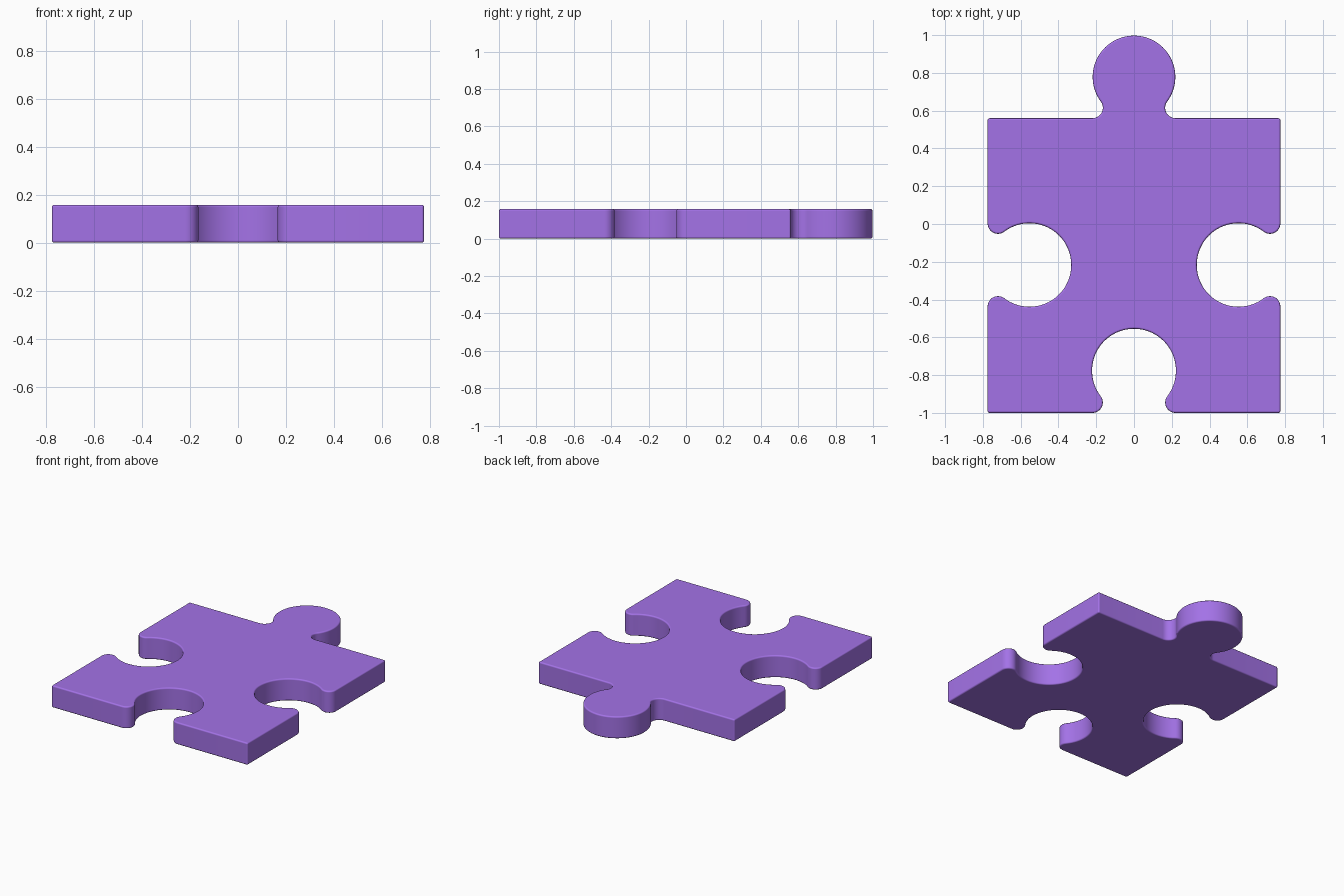
import bpy, bmesh
from math import pi, sin, cos, sqrt, atan2
from mathutils import Vector

if "Cube" in bpy.data.objects:
    bpy.data.objects.remove(bpy.data.objects["Cube"])

HALF_W, BOTTOM, TOP, THICK = 0.775, -1.0, 0.56, 0.158
LIP_R, LIP_U = 0.055, 0.22   # small neck rounding and its offset from the middle


def arc(cu, cv, r, a0, a1, n):
    return [(cu + r * cos(a0 + (a1 - a0) * i / n),
             cv + r * sin(a0 + (a1 - a0) * i / n)) for i in range(n + 1)]


def knob(r):
    """Neck fillet flowing into a round head; u along the edge, v outward."""
    rise = sqrt((r + LIP_R) ** 2 - LIP_U ** 2)
    a = atan2(rise, LIP_U)
    half = arc(-LIP_U, LIP_R, LIP_R, -pi / 2, a, 12)
    half += arc(0, LIP_R + rise, r, pi + a, pi / 2, 26)[1:]
    return half + [(-u, v) for u, v in reversed(half[:-1])]


# outline, counter-clockwise: corner, then the knob (+1) or socket (-1) of each side
sides = [
    ((-HALF_W, BOTTOM), (0, BOTTOM), (1, 0), -1, 0.222),
    ((HALF_W, BOTTOM), (HALF_W, -0.217), (0, 1), -1, 0.221),
    ((HALF_W, TOP), (0, TOP), (-1, 0), 1, 0.219),
    ((-HALF_W, TOP), (-HALF_W, -0.217), (0, -1), -1, 0.221),
]
outline = []
for corner, mid, d, sign, r in sides:
    outline.append(Vector(corner))
    along, out = Vector(d), Vector((d[1], -d[0]))
    outline += [Vector(mid) + along * u + out * (v * sign) for u, v in knob(r)]

# extrude the outline into a slab
bm = bmesh.new()
base = bm.faces.new([bm.verts.new((p.x, p.y, 0)) for p in outline])
ext = bmesh.ops.extrude_face_region(bm, geom=[base], use_keep_orig=True)
bmesh.ops.translate(bm, vec=(0, 0, THICK),
                    verts=[g for g in ext["geom"] if isinstance(g, bmesh.types.BMVert)])
bmesh.ops.recalc_face_normals(bm, faces=bm.faces)
for f in bm.faces:
    f.smooth = True
mesh = bpy.data.meshes.new("puzzle_piece")
bm.to_mesh(mesh)
bm.free()
piece = bpy.data.objects.new("puzzle_piece", mesh)
bpy.context.collection.objects.link(piece)

# slightly softened edges
bevel = piece.modifiers.new("soft_edges", "BEVEL")
bevel.width = 0.01
bevel.segments = 3
bevel.limit_method = "ANGLE"
bevel.angle_limit = pi / 4
bevel.harden_normals = True

purple = bpy.data.materials.new("purple")
purple.diffuse_color = (0.37, 0.17, 0.8, 1)
purple.use_nodes = True
purple.node_tree.nodes["Principled BSDF"].inputs["Base Color"].default_value = purple.diffuse_color
mesh.materials.append(purple)
